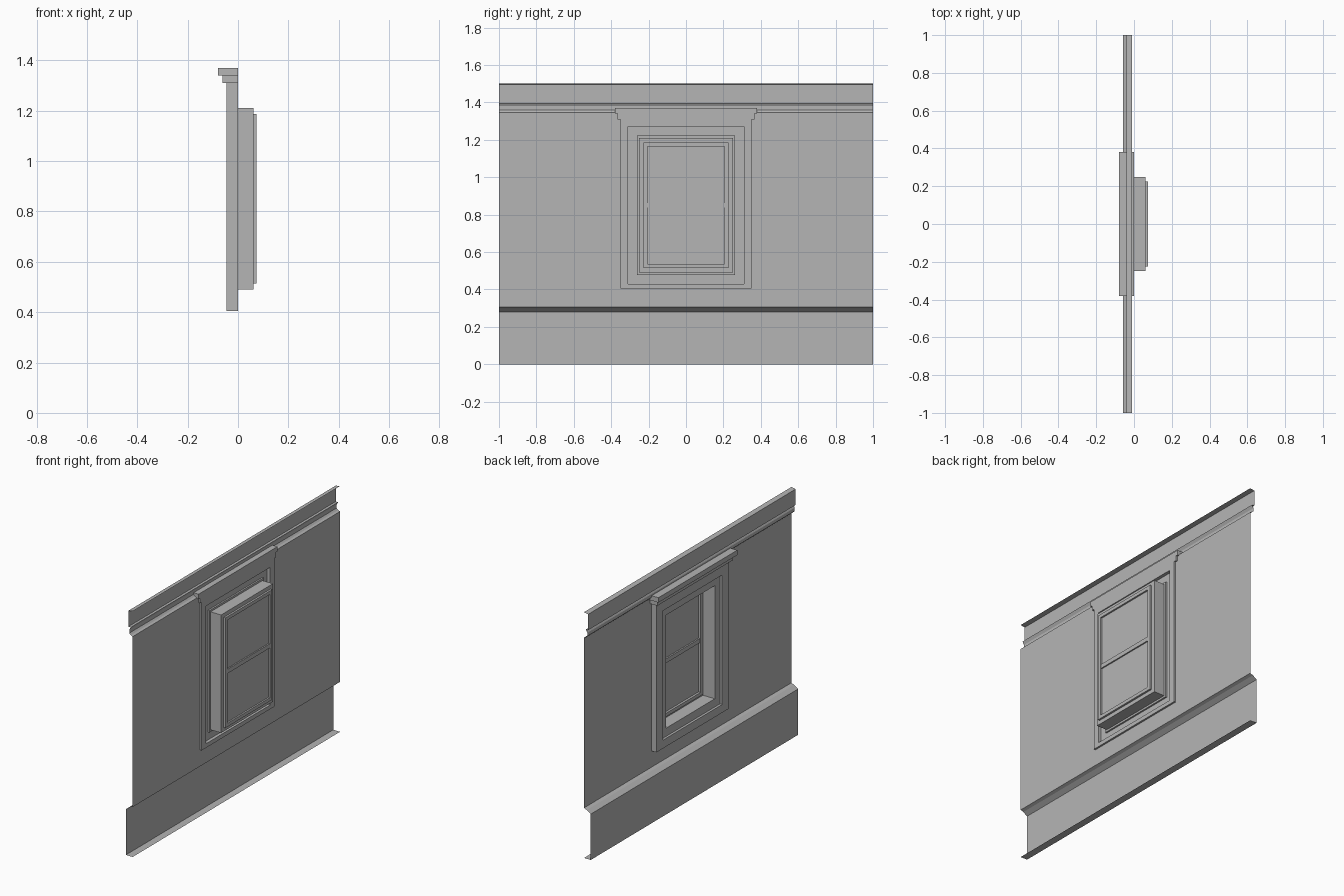
import bpy
import bmesh
from mathutils import Vector

if "Cube" in bpy.data.objects:
    bpy.data.objects.remove(bpy.data.objects["Cube"], do_unlink=True)

grey = bpy.data.materials.new("plaster grey")
grey.use_nodes = True
grey.diffuse_color = (0.46, 0.46, 0.46, 1)
grey.node_tree.nodes["Principled BSDF"].inputs["Base Color"].default_value = grey.diffuse_color

MID = 0.85      # height of the window centre
EXTRA = 0.11    # window half height minus half width


def finish(name, bm, fix_normals=True):
    if fix_normals:
        bmesh.ops.recalc_face_normals(bm, faces=bm.faces)
    mesh = bpy.data.meshes.new(name)
    bm.to_mesh(mesh)
    bm.free()
    mesh.materials.append(grey)
    obj = bpy.data.objects.new(name, mesh)
    bpy.context.collection.objects.link(obj)
    return obj


def sweep(name, profile):
    """Thin sheet along the whole wall from an (x, z) profile."""
    bm = bmesh.new()
    pairs = [[bm.verts.new((x, y, z)) for y in (1, -1)] for x, z in profile]
    for a, b in zip(pairs, pairs[1:]):
        bm.faces.new((a[0], a[1], b[1], b[0]))
    return finish(name, bm, False)


def rect(half, low=None, high=None):
    """Rectangle (half width, bottom, top), by default around the window centre."""
    return (half,
            MID - half - EXTRA if low is None else low,
            MID + half + EXTRA if high is None else high)


def frame(name, loops, closed=True):
    """Join successive rectangles, each given as (x, rectangle)."""
    bm = bmesh.new()
    rings = []
    for x, (h, low, high) in loops:
        corners = ((-h, low), (h, low), (h, high), (-h, high))
        rings.append([bm.verts.new((x, y, z)) for y, z in corners])
    following = rings[1:] + rings[:1] if closed else rings[1:]
    for a, b in zip(rings, following):
        for i in range(4):
            j = (i + 1) % 4
            bm.faces.new((a[i], a[j], b[j], b[i]))
    return finish(name, bm, closed)


def ring(name, x0, x1, outer, inner):
    return frame(name, [(x0, rect(outer)), (x1, rect(outer)),
                        (x1, rect(inner)), (x0, rect(inner))])


def block(name, x0, x1, half, z0, z1):
    bm = bmesh.new()
    bmesh.ops.create_cube(bm, size=1)
    bmesh.ops.scale(bm, verts=bm.verts, vec=Vector((x1 - x0, 2 * half, z1 - z0)))
    bmesh.ops.translate(bm, verts=bm.verts, vec=((x0 + x1) / 2, 0, (z0 + z1) / 2))
    return finish(name, bm)


# Wall sheet and its mouldings
WALL = -0.011
sweep("baseboard", [(WALL, 0), (-0.057, 0), (-0.057, 0.28), (-0.03, 0.298), (WALL, 0.305)])
frame("wall_panel", [(WALL, (1, 0.305, 1.345)), (WALL, rect(0.315))], closed=False)
sweep("picture_rail", [(WALL, 1.345), (-0.024, 1.35), (-0.034, 1.36), (-0.034, 1.38),
                       (-0.024, 1.398), (-0.04, 1.398)])
sweep("cornice_board", [(-0.04, 1.398), (-0.04, 1.495), (WALL, 1.5)])

# Window casing with a rebate at the rear
outer = rect(0.35, 0.405, 1.31)
frame("window_casing", [(-0.045, outer), (0, outer), (0, rect(0.31)), (-0.02, rect(0.31)),
                        (-0.02, rect(0.285)), (-0.045, rect(0.285))])

# Stepped head above the casing
block("head_lower_step", -0.062, 0, 0.365, 1.31, 1.34)
block("head_upper_step", -0.08, 0, 0.38, 1.34, 1.37)

# Deep window box set into the casing
ring("mounting_flange", -0.03, -0.02, 0.295, 0.235)
ring("flange_lip", -0.02, -0.01, 0.262, 0.24)
ring("window_box", -0.02, 0.061, 0.25, 0.235)
ring("box_front_lip", 0.05, 0.061, 0.25, 0.21)

# Sash, panes and meeting rail
ring("sash_frame", 0.045, 0.073, 0.226, 0.205)
block("window_panes", 0.059, 0.063, 0.206, MID - 0.316, MID + 0.316)
block("meeting_rail", 0.05, 0.071, 0.206, MID - 0.013, MID + 0.013)
